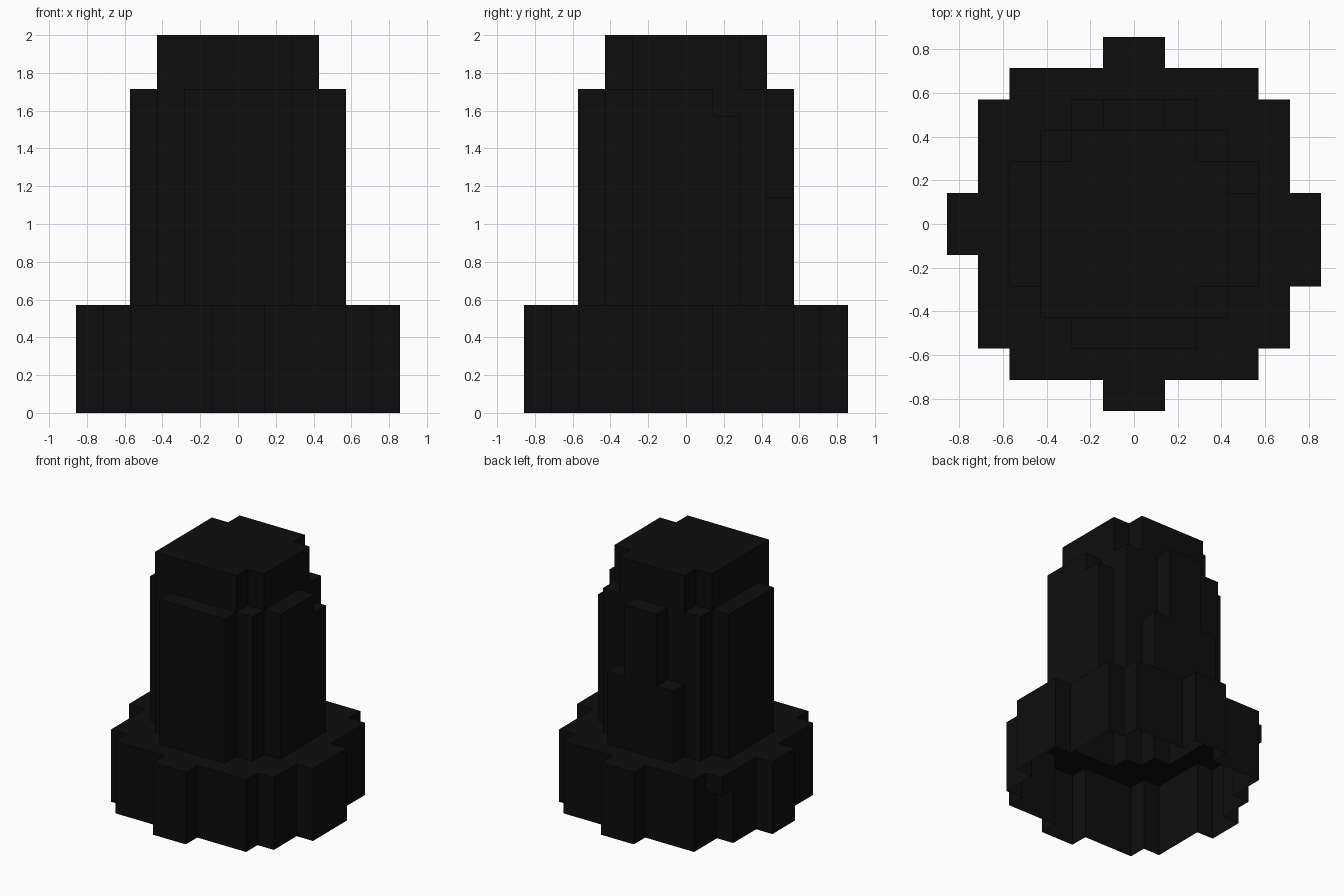
import bpy, bmesh
from mathutils import Vector

if "Cube" in bpy.data.objects:
    bpy.data.objects.remove(bpy.data.objects["Cube"])

U = 2 / 14          # edge length of one block

black = bpy.data.materials.new("black_felt")
black.diffuse_color = (0.004, 0.004, 0.004, 1)
black.use_nodes = True
black.node_tree.nodes["Principled BSDF"].inputs["Base Color"].default_value = black.diffuse_color


def box(x0, x1, y0, y1, z0, z1):
    """All block cells in a box."""
    return {(x, y, z) for x in range(x0, x1) for y in range(y0, y1) for z in range(z0, z1)}


# Brim: stepped disc with a tab on each side
brim = box(-5, 5, -4, 4, 0, 4) | box(-4, 4, -5, 5, 0, 4)
brim |= box(-1, 1, -6, 6, 0, 4) | box(-6, 6, -1, 1, 0, 4) | box(5, 6, -2, -1, 0, 4)
brim -= box(-5, -4, 3, 4, 0, 3)              # undercut back left corner

# Crown: stepped cylinder, with lowered blocks at the back and right
crown = box(-3, 3, -3, 3, 4, 12)
crown |= box(-2, 2, -4, -3, 4, 12) | box(-4, 4, -2, 2, 4, 12)
crown |= box(-2, 2, 3, 4, 4, 8) | box(-1, 1, 3, 4, 8, 12)
crown -= box(3, 4, 1, 2, 11, 12)

# Cap: square with three corners cut off
cap = box(-3, 3, -3, 3, 12, 14)
for cx, cy in ((2, 2), (-3, 2), (2, -3)):
    cap -= box(cx, cx + 1, cy, cy + 1, 12, 14)

solid = brim | crown | cap


def build_shell(name, cells):
    """Outer faces of the blocks; the underside stays open."""
    bm = bmesh.new()
    for c in sorted(cells):
        for axis in range(3):
            for side in (0, 1):
                n = list(c)
                n[axis] += 2 * side - 1
                if tuple(n) in solid or n[2] < 0:
                    continue
                a, b = (axis + 1) % 3, (axis + 2) % 3
                quad = []
                for da, db in ((0, 0), (1, 0), (1, 1), (0, 1)):
                    p = Vector(c)
                    p[axis] += side
                    p[a] += da
                    p[b] += db
                    quad.append(bm.verts.new(p * U))
                bm.faces.new(quad if side else quad[::-1])
    bmesh.ops.remove_doubles(bm, verts=bm.verts, dist=0.001)
    mesh = bpy.data.meshes.new(name)
    bm.to_mesh(mesh)
    bm.free()
    mesh.materials.append(black)
    bpy.context.collection.objects.link(bpy.data.objects.new(name, mesh))


build_shell("brim", brim)
build_shell("crown", crown)
build_shell("cap", cap)
